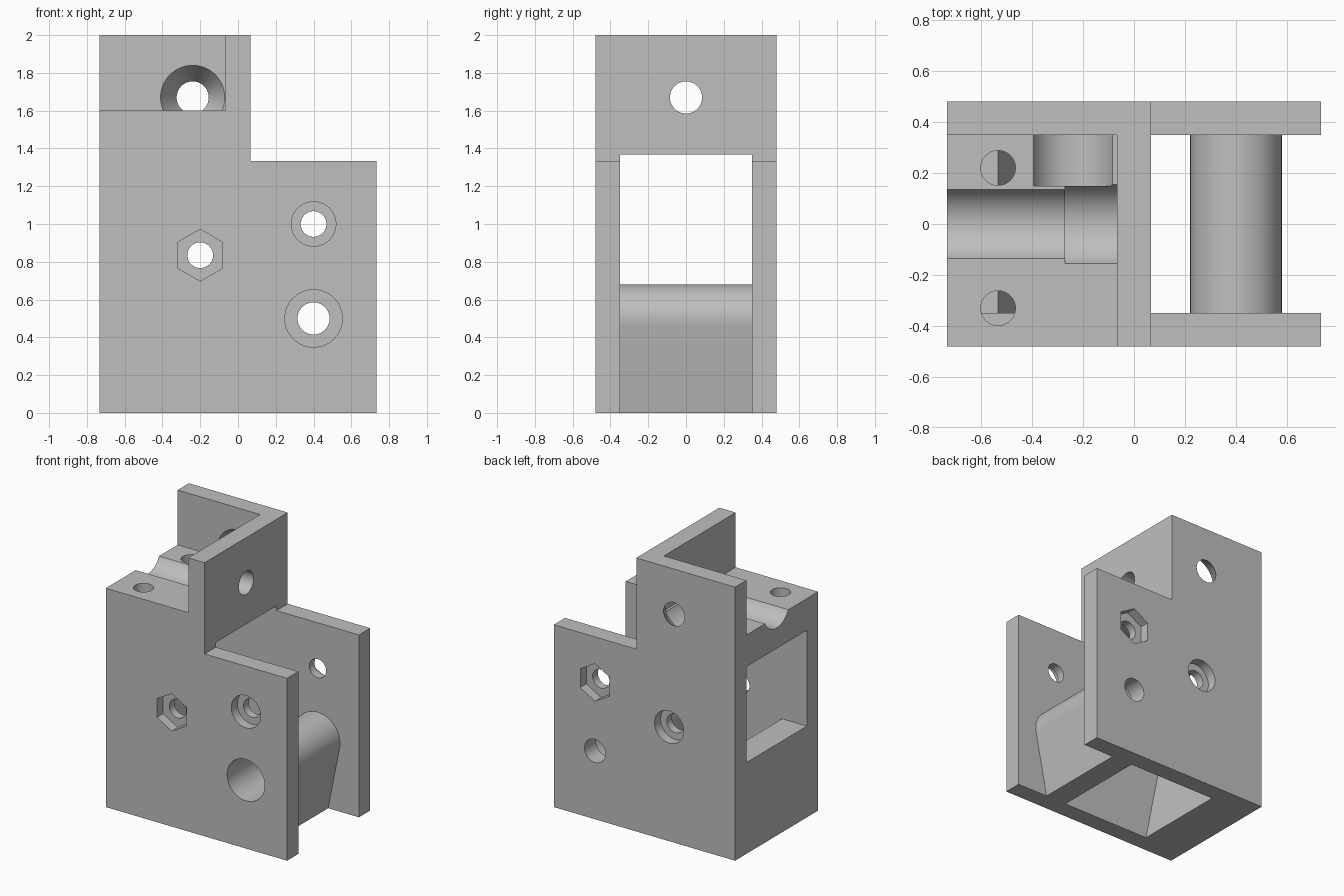
import bpy, bmesh, math

cube = bpy.data.objects.get("Cube")
if cube:
    bpy.data.objects.remove(cube, do_unlink=True)

grey = bpy.data.materials.new("plain_grey")
grey.use_nodes = True
colour = (0.52, 0.52, 0.52, 1)
grey.diffuse_color = colour
grey.node_tree.nodes["Principled BSDF"].inputs["Base Color"].default_value = colour

# How profile coordinates (u, v) and depth w map to x, y, z for each axis
PLACE = {
    "x": lambda u, v, w: (w, u, v),
    "y": lambda u, v, w: (u, w, v),
    "z": lambda u, v, w: (u, v, w),
}


def loft(name, axis, start, end, near, far=None):
    """Solid between two matching profiles, at two depths along an axis."""
    bm = bmesh.new()
    a = [bm.verts.new(PLACE[axis](u, v, start)) for u, v in near]
    b = [bm.verts.new(PLACE[axis](u, v, end)) for u, v in (far or near)]
    bm.faces.new(a)
    bm.faces.new(b)
    for i in range(len(a)):
        j = (i + 1) % len(a)
        bm.faces.new((a[i], a[j], b[j], b[i]))
    bmesh.ops.recalc_face_normals(bm, faces=bm.faces)
    mesh = bpy.data.meshes.new(name)
    bm.to_mesh(mesh)
    bm.free()
    mesh.materials.append(grey)
    obj = bpy.data.objects.new(name, mesh)
    bpy.context.collection.objects.link(obj)
    return obj


def ring(u, v, r, n=64):
    # First corner points up, so a six sided ring has upright sides
    return [(u + r * math.sin(math.tau * i / n), v + r * math.cos(math.tau * i / n))
            for i in range(n)]


def rect(u0, u1, v0, v1):
    return [(u0, v0), (u1, v0), (u1, v1), (u0, v1)]


def combine(target, tool, operation="DIFFERENCE"):
    mod = target.modifiers.new("combine", "BOOLEAN")
    mod.operation = operation
    mod.solver = "EXACT"
    mod.object = tool
    bpy.context.view_layer.objects.active = target
    bpy.ops.object.modifier_apply(modifier=mod.name)
    bpy.data.objects.remove(tool, do_unlink=True)


L, W, IN, T = 0.733, 0.48, 0.35, 0.066

# Stepped outer block
body = loft("bracket_body", "y", -W, W,
            [(-L, 0), (L, 0), (L, 1.333), (T, 1.333), (T, 2), (-L, 2)])

# Open upper corner, leaving a back wall and a cross wall
combine(body, loft("corner_cut", "z", 1.6, 2.5, rect(-1, -T, -1, IN)))

# Passage between the side plates, with a sloped drop to the open underside
combine(body, loft("passage_cut", "y", -IN, IN,
                   [(-1, 0.667), (-0.533, 0.667), (-0.38, -0.1), (1, -0.1),
                    (1, 1.367), (-1, 1.367)]))

# Tapered tongue with a round top, set between the plates
cx, cz, r = 0.4, 0.5, 0.18
lean = math.atan(0.2)
arc = []
for i in range(41):
    t = -lean + (math.pi + 2 * lean) * i / 40
    arc.append((cx + r * math.cos(t), cz + r * math.sin(t)))
tongue = loft("tongue", "y", -IN - 0.03, IN + 0.03,
              arc + [(cx - 0.084, 0), (cx + 0.084, 0)])
combine(body, tongue, "UNION")

# Lengthwise groove, stepped wider beside the cross wall, and the wall's hole
AXIS = 1.67
combine(body, loft("groove_cut", "x", -1, -0.2, ring(0, AXIS, 0.152)))
combine(body, loft("wide_groove_cut", "x", -0.27, -T, ring(0, AXIS, 0.17)))
combine(body, loft("wall_hole_cut", "x", -0.1, 0.2, ring(0, AXIS, 0.085)))

# Side pocket and the funnel hole in the back wall
combine(body, loft("pocket_cut", "y", 0.15, IN, ring(-0.24, AXIS, 0.17)))
combine(body, loft("funnel_cut", "y", IN, W,
                   ring(-0.24, AXIS, 0.17), ring(-0.24, AXIS, 0.085)))

# Upright screw holes in the shelf
for y in (0.22, -0.33):
    combine(body, loft("screw_cut", "z", 1.33, 1.8, ring(-0.533, y, 0.068)))

# Bolt holes: nut recess on one plate, round recess on the other
for x, z, nut_side in ((-0.2, 0.835, -1), (0.4, 1.0, 1)):
    combine(body, loft("bolt_cut", "y", -1, 1, ring(x, z, 0.068)))
    combine(body, loft("nut_cut", "y", nut_side * 0.41, nut_side, ring(x, z, 0.137, 6)))
    combine(body, loft("head_cut", "y", -nut_side * 0.41, -nut_side, ring(x, z, 0.118)))

# Wide bore through the tongue, narrowing in the back plate
combine(body, loft("bore_cut", "y", -1, IN, ring(cx, cz, 0.152)))
combine(body, loft("pin_cut", "y", 0, 1, ring(cx, cz, 0.085)))

# Smooth round surfaces, sharp edges kept
bpy.ops.object.select_all(action="DESELECT")
body.select_set(True)
bpy.context.view_layer.objects.active = body
bpy.ops.object.shade_smooth_by_angle(angle=math.radians(25))
